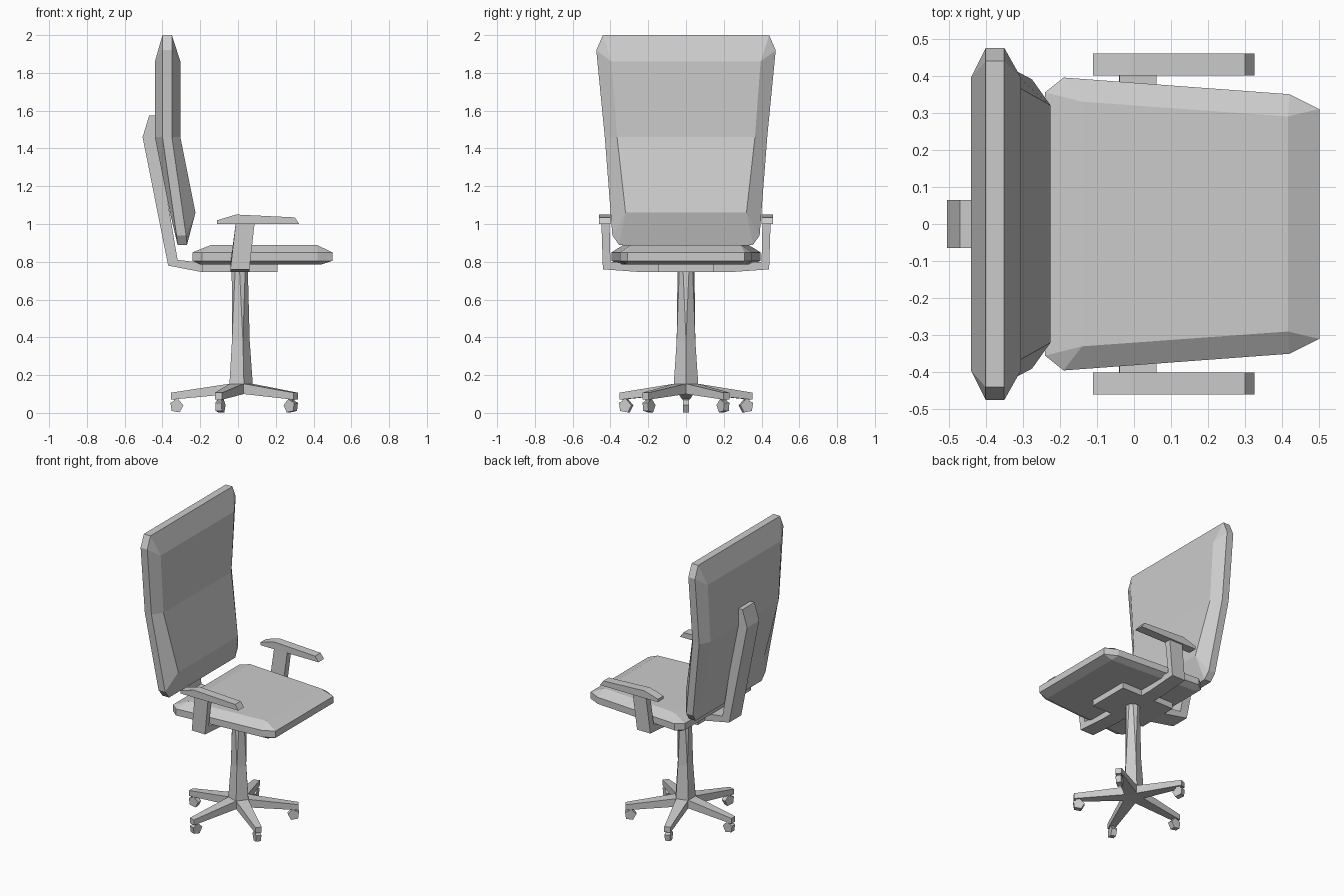
import bpy, bmesh, math
from mathutils import Matrix, Vector

cube = bpy.data.objects.get("Cube")
if cube:
    bpy.data.objects.remove(cube, do_unlink=True)

grey = bpy.data.materials.new("plain_grey")
grey.use_nodes = True
grey.diffuse_color = (0.6, 0.6, 0.6, 1)
grey.node_tree.nodes["Principled BSDF"].inputs["Base Color"].default_value = grey.diffuse_color


def finish(name, bm):
    bmesh.ops.remove_doubles(bm, verts=bm.verts[:], dist=0.0005)
    bmesh.ops.recalc_face_normals(bm, faces=bm.faces[:])
    mesh = bpy.data.meshes.new(name)
    bm.to_mesh(mesh)
    bm.free()
    mesh.materials.append(grey)
    obj = bpy.data.objects.new(name, mesh)
    bpy.context.collection.objects.link(obj)
    return obj


def loft(name, rings, ladder=False):
    """Skin equal-length rings; ladder caps split bent ends into strips."""
    bm = bmesh.new()
    loops = [[bm.verts.new(p) for p in ring] for ring in rings]
    n = len(loops[0])
    for a, b in zip(loops, loops[1:]):
        for i in range(n):
            j = (i + 1) % n
            bm.faces.new((a[i], a[j], b[j], b[i]))
    for cap in (loops[0], loops[-1]):
        if ladder:
            for i in range(n // 2 - 1):
                bm.faces.new((cap[i], cap[i + 1], cap[n - 2 - i], cap[n - 1 - i]))
        else:
            bm.faces.new(cap)
    return finish(name, bm)


def mirrored(half):
    """Close a half outline across the y = 0 plane."""
    return half + [(x, -y, z) for x, y, z in reversed(half)]


def prism(name, profile, y0, y1):
    """Extrude an (x, z) profile along y."""
    return loft(name, [[(x, y, z) for x, z in profile] for y in (y0, y1)])


# Backrest: bevelled slab that bends forward below the middle
rim = [(.44, 2, 0), (.475, 1.92, 0), (.43, 1.46, 0), (.39, .94, .075), (.355, .89, .08)]
panel = [(.395, 1.86, 0)] * 2 + [(.365, 1.46, 0)] + [(.32, 1.06, .08)] * 2
loft("backrest", [mirrored([(x + dx, y, z) for y, z, dx in outline])
                  for x, outline in ((-.44, panel), (-.40, rim), (-.35, rim), (-.305, panel))],
     ladder=True)

# Seat cushion
rim = [(-.24, .355), (-.19, .395), (.42, .35), (.50, .31)]
top = [(-.14, .33)] * 2 + [(.415, .29)] * 2
under = [(-.2, .35)] * 2 + [(.44, .31)] * 2
loft("seat", [mirrored([(x, y, z) for x, y in outline])
              for z, outline in ((.785, under), (.805, rim), (.85, rim), (.89, top))],
     ladder=True)

# Plate under the seat and the bent bar that carries the backrest
prism("seat_plate", [(-.19, .745), (.21, .745), (.21, .79), (-.19, .79)], -.145, .145)
prism("back_bar", [(-.15, .745), (-.19, .745), (-.37, .78), (-.505, 1.46), (-.47, 1.575),
                   (-.43, 1.575), (-.43, 1.46), (-.32, .81), (-.15, .79)], -.065, .065)

# Armrests: bent bracket leaning forward, with a pad on top
bracket = [(.1, .745), (.23, .745), (.44, .76), (.448, 1.01), (.405, 1.01), (.4, .8), (.1, .788)]
pad = [(-.11, 1.0), (-.11, 1.02), (-.01, 1.05), (.3, 1.035), (.325, 1.0)]
for side, s in (("left", 1), ("right", -1)):
    loft(side + "_arm_bracket", [[(x + max(0, z - .79) * .13, s * y, z) for y, z in bracket]
                                 for x in (-.04, .06)])
    prism(side + "_arm_pad", pad, s * .4, s * .46)

# Column: five-sided foot whose corners widen into narrow faces at the top
centre_x = .01


def column_ring(radius, z, spread):
    ring = []
    for k in range(5):
        for sign in (-1, 1):
            a = math.radians(72 * k + sign * spread)
            ring.append((centre_x + radius * math.cos(a), radius * math.sin(a), z))
    return ring


loft("column", [column_ring(.068, .1, .01), column_ring(.068, .155, .01),
                column_ring(.052, .38, .01), column_ring(.045, .75, 20)])

# Five legs, each with a five-sided castor wheel
for k in range(5):
    turn = Matrix.Translation((centre_x, 0, 0)) @ Matrix.Rotation(math.radians(36 + 72 * k), 4, 'Z')
    ends = [(.05, .039, .1, .155), (.365, .02, .07, .107)]
    leg = loft(f"leg_{k + 1}", [[(r, -w, lo), (r, w, lo), (r, w, hi), (r, -w, hi)]
                                for r, w, lo, hi in ends])
    wheel = loft(f"castor_{k + 1}", [
        [(.335 + .037 * math.cos(a), y, .036 + .037 * math.sin(a))
         for a in (math.radians(100 + 72 * i) for i in range(5))] for y in (-.017, .017)])
    stem = prism(f"castor_stem_{k + 1}", [(.325, .04), (.35, .04), (.35, .08), (.325, .08)], -.012, .012)
    for obj in (leg, wheel, stem):
        obj.data.transform(turn)
